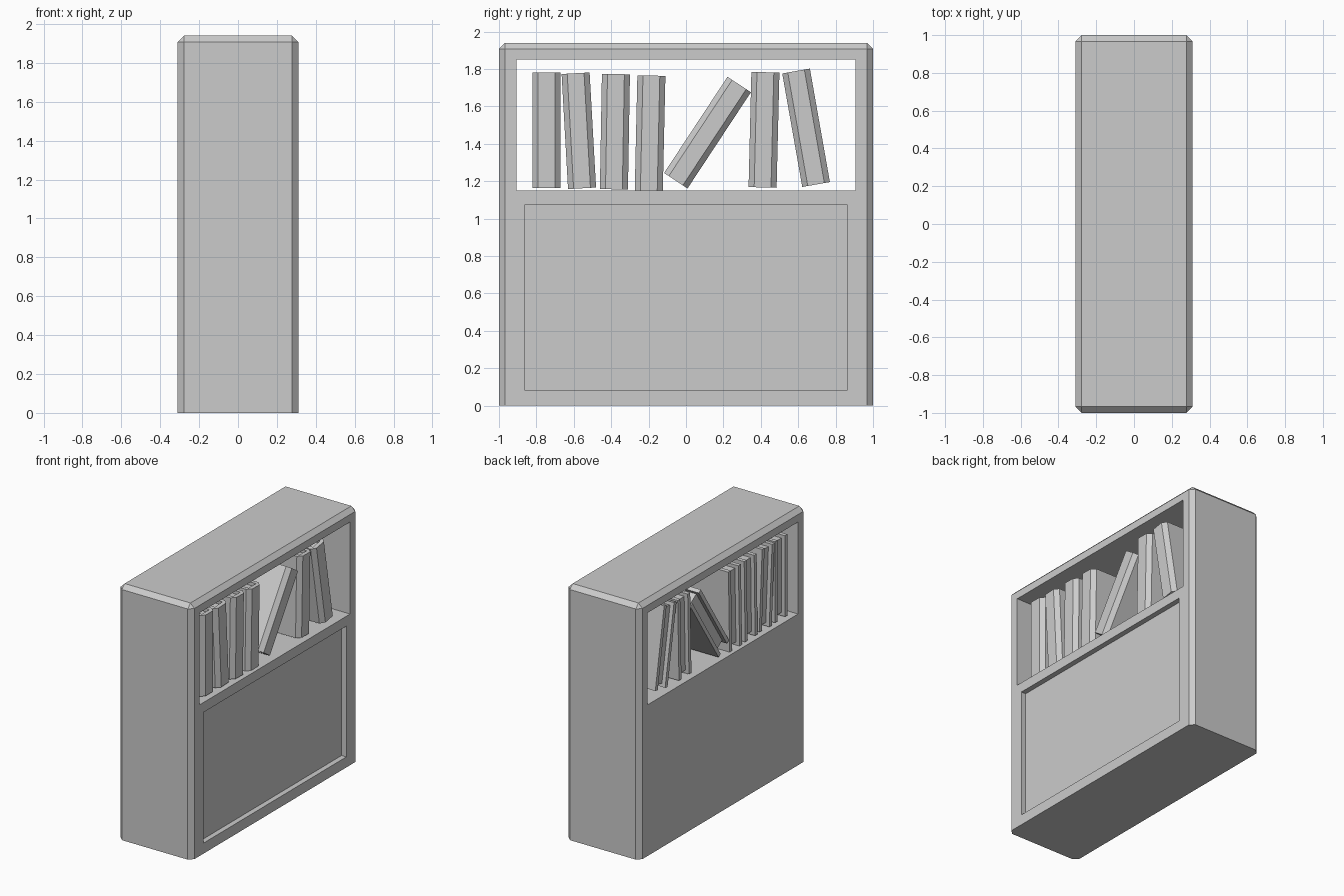
import bpy, bmesh, math

if "Cube" in bpy.data.objects:
    bpy.data.objects.remove(bpy.data.objects["Cube"])


def link(name, bm):
    bmesh.ops.recalc_face_normals(bm, faces=bm.faces)
    mesh = bpy.data.meshes.new(name)
    bm.to_mesh(mesh)
    bm.free()
    obj = bpy.data.objects.new(name, mesh)
    bpy.context.collection.objects.link(obj)
    return obj


def box(bm, lo, hi):
    verts = bmesh.ops.create_cube(bm, size=1)["verts"]
    for v in verts:
        for i in range(3):
            v.co[i] = hi[i] if v.co[i] > 0 else lo[i]


# Cabinet body: box chamfered on every edge except around the base
bm = bmesh.new()
box(bm, (-0.31, -1, 0), (0.31, 1, 1.94))
edges = [e for e in bm.edges if max(v.co.z for v in e.verts) > 1]
bmesh.ops.bevel(bm, geom=edges, offset=0.033, segments=1, affect='EDGES')
cabinet = link("cabinet", bm)

# Through opening for the shelf, and shallow recessed lower panel
for name, lo, hi in (
    ("shelf_opening_cutter", (-0.5, -0.905, 1.15), (0.5, 0.905, 1.85)),
    ("panel_recess_cutter", (0.27, -0.86, 0.08), (0.5, 0.86, 1.075)),
):
    bm = bmesh.new()
    box(bm, lo, hi)
    cutter = link(name, bm)
    mod = cabinet.modifiers.new(name, 'BOOLEAN')
    mod.operation = 'DIFFERENCE'
    mod.solver = 'EXACT'
    mod.object = cutter
    bpy.context.view_layer.objects.active = cabinet
    bpy.ops.object.modifier_apply(modifier=name)
    bpy.data.objects.remove(cutter)

# Half outline of a book cover seen from above: spine at +x, open at -x
D, W, T, H = 0.28, 0.075, 0.03, 0.308
outer = [(-D, W), (D - T, W), (D, W - T)]
inner = [(D - T, W - T), (-D, W - T)]


def mirror(points):
    return [(x, -y) for x, y in reversed(points)]


def book(name, y, z, lean):
    # Cover: U-shaped outline extruded upwards
    bm = bmesh.new()
    outline = outer + mirror(outer) + mirror(inner) + inner
    face = bm.faces.new([bm.verts.new((px, py, -H)) for px, py in outline])
    top = bmesh.ops.extrude_face_region(bm, geom=[face])["geom"]
    for v in top:
        if isinstance(v, bmesh.types.BMVert):
            v.co.z = H
    cover = link(name + "_cover", bm)

    # Page block set back inside the cover
    bm = bmesh.new()
    box(bm, (T - D, T - W, 0.025 - H), (D - T, W - T, H - 0.025))
    pages = link(name + "_pages", bm)

    for obj in (cover, pages):
        obj.location = (0, y, z)
        obj.rotation_euler.x = -math.radians(lean)


# Row of books: centre y, centre z, lean towards +y in degrees
for i, (y, z, lean) in enumerate([
    (-0.745, 1.473, 0), (-0.573, 1.47, -3.2), (-0.38, 1.465, 1),
    (-0.192, 1.457, 1.3), (0.115, 1.46, 33.4), (0.417, 1.475, 1.4),
    (0.642, 1.486, -10),
]):
    book(f"book_{i + 1}", y, z, lean)
